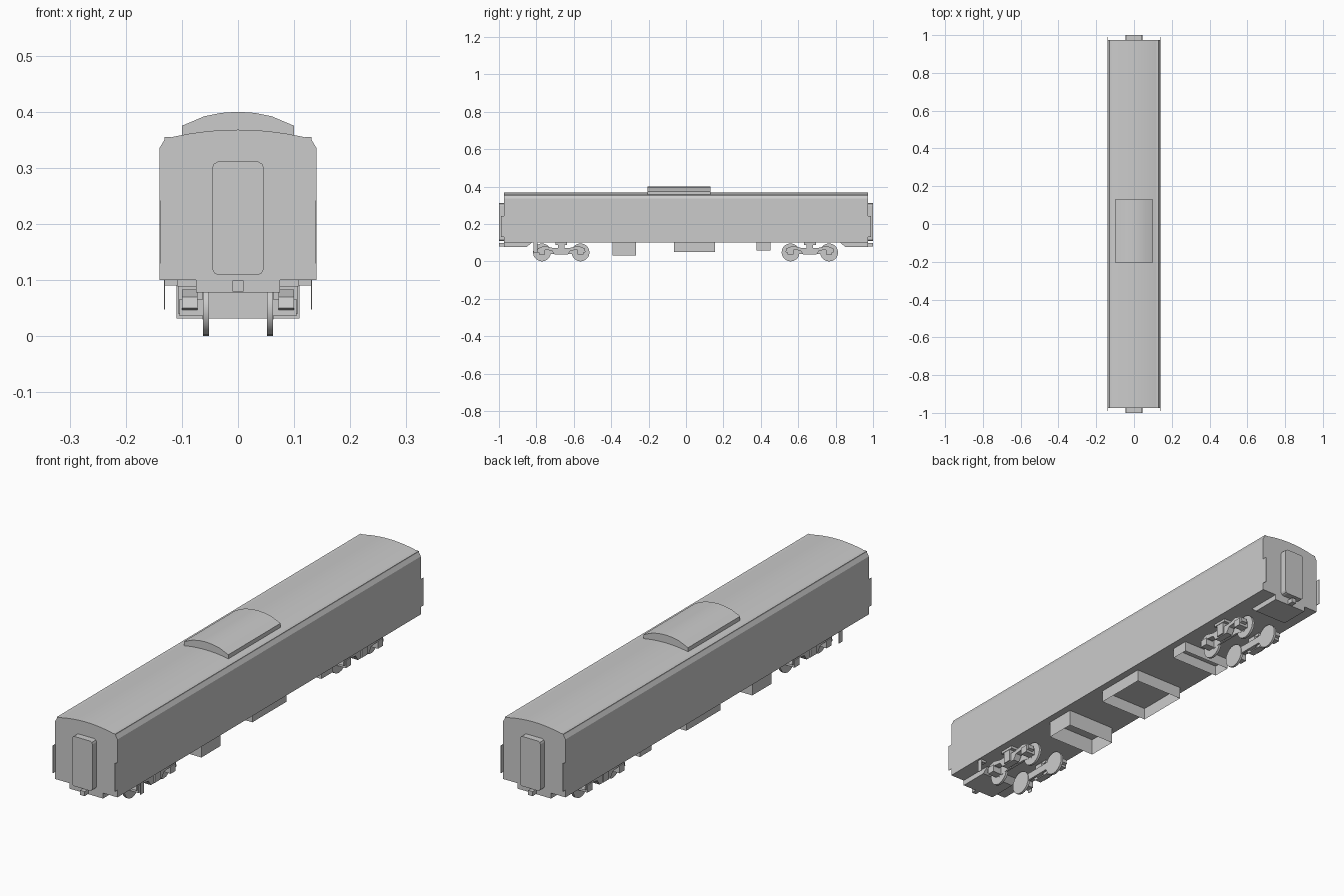
import bpy, bmesh, math

if "Cube" in bpy.data.objects:
    bpy.data.objects.remove(bpy.data.objects["Cube"])


def finish(name, bm, smooth=False):
    bmesh.ops.recalc_face_normals(bm, faces=bm.faces)
    me = bpy.data.meshes.new(name)
    bm.to_mesh(me)
    bm.free()
    ob = bpy.data.objects.new(name, me)
    bpy.context.collection.objects.link(ob)
    if smooth:
        bpy.context.view_layer.objects.active = ob
        ob.select_set(True)
        bpy.ops.object.shade_smooth_by_angle(angle=math.radians(20))
        ob.select_set(False)
    return ob


def extrude(name, pts, a, b, axis, smooth=False):
    """Prism of a 2D profile: axis 'y' takes (x, z) points, axis 'x' takes (y, z)."""
    bm = bmesh.new()
    put = (lambda p, t: (p[0], t, p[1])) if axis == 'y' else (lambda p, t: (t, p[0], p[1]))
    va = [bm.verts.new(put(p, a)) for p in pts]
    vb = [bm.verts.new(put(p, b)) for p in pts]
    bm.faces.new(va)
    bm.faces.new(vb)
    for i in range(len(pts)):
        j = (i + 1) % len(pts)
        bm.faces.new((va[i], va[j], vb[j], vb[i]))
    return finish(name, bm, smooth)


def box(name, x, y, z, open_bottom=False):
    bm = bmesh.new()
    bmesh.ops.create_cube(bm, size=1)
    for v in bm.verts:
        v.co = [r[0] + (c + 0.5) * (r[1] - r[0]) for c, r in zip(v.co, (x, y, z))]
    if open_bottom:
        low = [f for f in bm.faces if all(v.co.z < z[0] + 1e-5 for v in f.verts)]
        bmesh.ops.delete(bm, geom=low, context='FACES_ONLY')
    return finish(name, bm)


def mirrored(half):
    return half + [(-x, z) for x, z in reversed(half) if x > 1e-6]


# Car body with shallow arched roof
arch = [(0.13 * (1 - i / 6), 0.352 + 0.016 * (1 - (1 - i / 6) ** 2)) for i in range(7)]
extrude("car_body", mirrored([(0.14, 0.10), (0.14, 0.335)] + arch), -0.973, 0.973, 'y', True)

# Raised roof unit
extrude("roof_unit", mirrored([(0.10, 0.355), (0.10, 0.375), (0.06, 0.392),
                               (0.03, 0.398), (0, 0.40)]), -0.205, 0.13, 'y', True)

# Rain gutters
for s in (-1, 1):
    extrude("rain_gutter", [(s * 0.131, 0.350), (s * 0.131, 0.355),
                            (s * 0.116, 0.3545), (s * 0.118, 0.352)], -0.973, 0.973, 'y')

# Ends: gangway door, drawgear, coupler and corner flaps
door = mirrored([(0.035, 0.109), (0.042, 0.112), (0.046, 0.12), (0.046, 0.30),
                 (0.043, 0.307), (0.036, 0.311)])
for e in (-1, 1):
    extrude("gangway_door", door, e * 0.97, e, 'y')
    extrude("drawgear_frame", [(e * 0.973, 0.101), (e * 0.973, 0.078),
                               (e * 0.85, 0.078), (e * 0.825, 0.101)], -0.075, 0.075, 'x')
    box("coupler", (-0.01, 0.01), sorted((e * 0.96, e * 0.999)), (0.08, 0.099))
    for s in (-1, 1):
        box("corner_flap", sorted((s * 0.138, s * 0.140)), sorted((e * 0.97, e * 0.99)), (0.13, 0.242))

# Hanging step plates near the front bogie
for s in (-1, 1):
    box("step_plate", sorted((s * 0.130, s * 0.132)), (-0.815, -0.793), (0.048, 0.101))
    box("step_bracket", sorted((s * 0.108, s * 0.131)), (-0.812, -0.796), (0.09, 0.101))

# Underfloor equipment boxes, open underneath
for y, z in (((-0.392, -0.268), 0.032), ((-0.065, 0.155), 0.05), ((0.378, 0.452), 0.057)):
    box("equipment_box", (-0.11, 0.11), y, (z, 0.101), True)


# Bogies
def bogie(cy):
    ring = [(0.048 * math.cos(math.tau * i / 20), 0.048 + 0.048 * math.sin(math.tau * i / 20))
            for i in range(20)]
    frame = [(-0.13, 0.05), (-0.125, 0.07), (-0.09, 0.083), (-0.05, 0.073), (0.05, 0.073),
             (0.09, 0.083), (0.125, 0.07), (0.13, 0.05), (0.115, 0.045), (0.085, 0.062),
             (0.05, 0.058), (0.035, 0.036), (-0.035, 0.036), (-0.05, 0.058),
             (-0.085, 0.062), (-0.115, 0.045)]
    web = [(-0.10, 0.078), (-0.05, 0.07), (0.05, 0.07), (0.10, 0.078),
           (0.10, 0.03), (0.05, 0.04), (-0.05, 0.04), (-0.10, 0.03)]
    for s in (-1, 1):
        for w in (-0.103, 0.103):
            extrude("wheel", [(cy + w + y, z) for y, z in ring], s * 0.052, s * 0.062, 'x', True)
            box("journal_box", sorted((s * 0.06, s * 0.104)),
                (cy + w - 0.016, cy + w + 0.016), (0.036, 0.066))
        extrude("inner_side_plate", [(cy + y, z) for y, z in web], s * 0.054, s * 0.063, 'x')
        extrude("bogie_side_frame", [(cy + y, z) for y, z in frame], s * 0.072, s * 0.10, 'x')
        box("bolster_spring", sorted((s * 0.06, s * 0.106)), (cy - 0.018, cy + 0.018), (0.04, 0.09))
        box("bolster_cap", sorted((s * 0.07, s * 0.108)), (cy - 0.032, cy + 0.032), (0.089, 0.101))


for cy in (-0.667, 0.662):
    bogie(cy)
